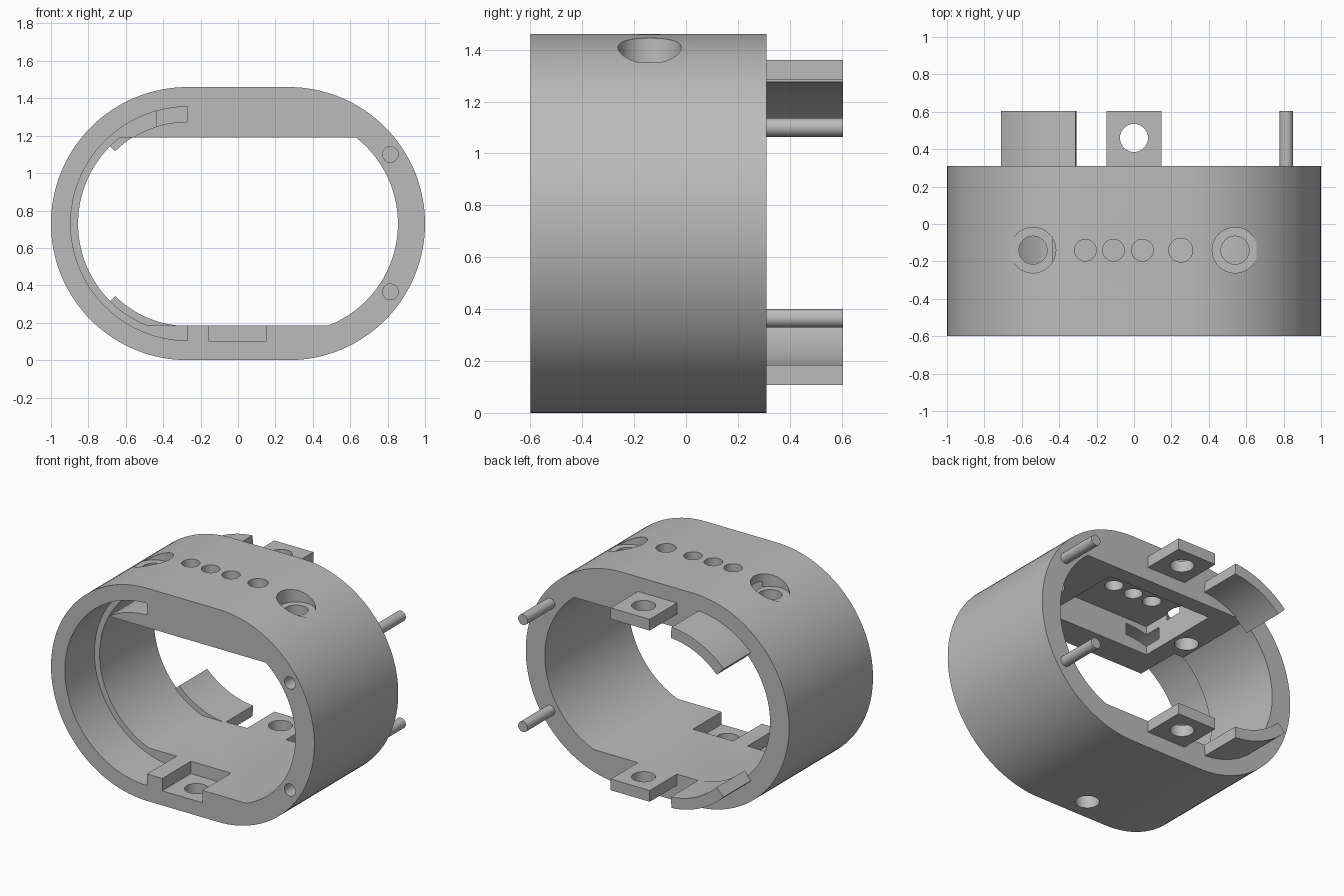
import bpy, bmesh
from math import sin, cos, pi, radians, asin

if "Cube" in bpy.data.objects:
    bpy.data.objects.remove(bpy.data.objects["Cube"], do_unlink=True)

grey = bpy.data.materials.new("plain grey")
grey.use_nodes = True
GREY = (0.5, 0.5, 0.5, 1)
grey.diffuse_color = GREY
grey.node_tree.nodes["Principled BSDF"].inputs["Base Color"].default_value = GREY

CX, CZ = 0.27, 0.73          # centres of the rounded ends
FRONT, BACK, TIP = -0.6, 0.31, 0.605


def arc(cx, cz, r, a0, a1, n):
    """Points on an arc in the XZ plane, angles in degrees."""
    angles = [radians(a0 + (a1 - a0) * i / n) for i in range(n + 1)]
    return [(cx + r * cos(a), cz + r * sin(a)) for a in angles]


def finish(name, bm):
    bmesh.ops.recalc_face_normals(bm, faces=bm.faces)
    mesh = bpy.data.meshes.new(name)
    bm.to_mesh(mesh)
    bm.free()
    mesh.materials.append(grey)
    ob = bpy.data.objects.new(name, mesh)
    bpy.context.collection.objects.link(ob)
    return ob


def prism(name, profile, y0, y1):
    """Extrude an XZ outline along y."""
    bm = bmesh.new()
    face = bm.faces.new([bm.verts.new((x, y0, z)) for x, z in profile])
    new = bmesh.ops.extrude_face_region(bm, geom=[face])["geom"]
    verts = [v for v in new if isinstance(v, bmesh.types.BMVert)]
    bmesh.ops.translate(bm, verts=verts, vec=(0, y1 - y0, 0))
    return finish(name, bm)


def box(name, x0, x1, y0, y1, z0, z1):
    return prism(name, [(x0, z0), (x1, z0), (x1, z1), (x0, z1)], y0, y1)


def rod_y(name, x, z, r, y0, y1):
    return prism(name, arc(x, z, r, 0, 348.75, 31), y0, y1)


def rod_z(name, x, y, r, z0, z1):
    ob = prism(name, arc(0, 0, r, 0, 348.75, 31), z0, z1)
    for v in ob.data.vertices:
        v.co = (v.co.x + x, v.co.z + y, v.co.y)
    ob.data.flip_normals()
    return ob


def cut(target, cutter):
    """Subtract a cutter and throw it away."""
    cutter.hide_render = True
    mod = target.modifiers.new("cut", "BOOLEAN")
    mod.operation, mod.solver, mod.object = "DIFFERENCE", "EXACT", cutter
    bpy.context.view_layer.objects.active = target
    bpy.ops.object.modifier_apply(modifier=mod.name)
    bpy.data.objects.remove(cutter, do_unlink=True)


def band(r0, r1, a0, a1):
    """Curved strip around the rounded end at -x."""
    return arc(-CX, CZ, r1, a0, a1, 32) + arc(-CX, CZ, r0, a1, a0, 32)


# Frame: rounded outline with a flat-floored opening
body = prism("frame", arc(CX, CZ, 0.73, -90, 90, 64) + arc(-CX, CZ, 0.73, 90, 270, 64),
             FRONT, BACK)
R_IN, FLOOR, CEIL = 0.585, 0.185, 1.19
low = -180 / pi * asin((CZ - FLOOR) / R_IN)
high = 180 / pi * asin((CEIL - CZ) / R_IN)
opening = (arc(CX, CZ, R_IN, low, high, 48)
           + arc(-CX, CZ, R_IN, 180 - high, 180 - low, 48))
cut(body, prism("opening_cutter", opening, FRONT - 0.1, BACK + 0.1))

# Front sockets matching the back tabs
cut(body, prism("groove_cutter", band(0.545, 0.625, 90, 270), FRONT - 0.1, -0.28))
cut(body, box("socket_cutter", -0.155, 0.15, FRONT - 0.1, -0.29, 0.1, 0.3))
cut(body, rod_z("floor_hole_cutter", 0, -0.45, 0.075, -0.1, 0.3))
for z in (0.365, 1.1):
    cut(body, rod_y("pin_hole_cutter", 0.815, z, 0.042, FRONT - 0.1, -0.29))

# Compartment under the top plate and the button holes
cut(body, box("compartment_cutter", -0.435, 0.36, -0.4, 0.2, 1.1, 1.39))
for x, r in ((-0.26, 0.058), (-0.11, 0.058), (0.045, 0.058), (0.25, 0.064)):
    cut(body, rod_z("button_hole_cutter", x, -0.14, r, 1.3, 1.6))

# Counterbored screw holes
for x in (-0.54, 0.54):
    cut(body, rod_z("counterbore_cutter", x, -0.14, 0.122, 1.35, 1.6))
    cut(body, rod_z("screw_hole_cutter", x, -0.14, 0.075, 1.0, 1.6))

# Back tabs with holes
parts = [body]
for name, z in (("lower_tab", 0.108), ("upper_tab", 1.283)):
    tab = box(name, -0.148, 0.148, BACK - 0.01, TIP, z, z + 0.077)
    cut(tab, rod_z("tab_hole_cutter", 0, 0.46, 0.075, z - 0.1, z + 0.2))
    parts.append(tab)

# Curved tabs and locating pins
parts.append(prism("upper_curved_tab", band(0.547, 0.622, 94, 135), BACK - 0.01, TIP))
parts.append(prism("lower_curved_tab", band(0.547, 0.622, 225, 266), BACK - 0.01, TIP))
for name, z in (("lower_pin", 0.365), ("upper_pin", 1.1)):
    parts.append(rod_y(name, 0.815, z, 0.036, BACK - 0.01, TIP))

# Smooth curved walls, keep edges sharp
bpy.ops.object.select_all(action="DESELECT")
for ob in parts:
    ob.select_set(True)
bpy.context.view_layer.objects.active = body
bpy.ops.object.shade_smooth_by_angle(angle=radians(25))
